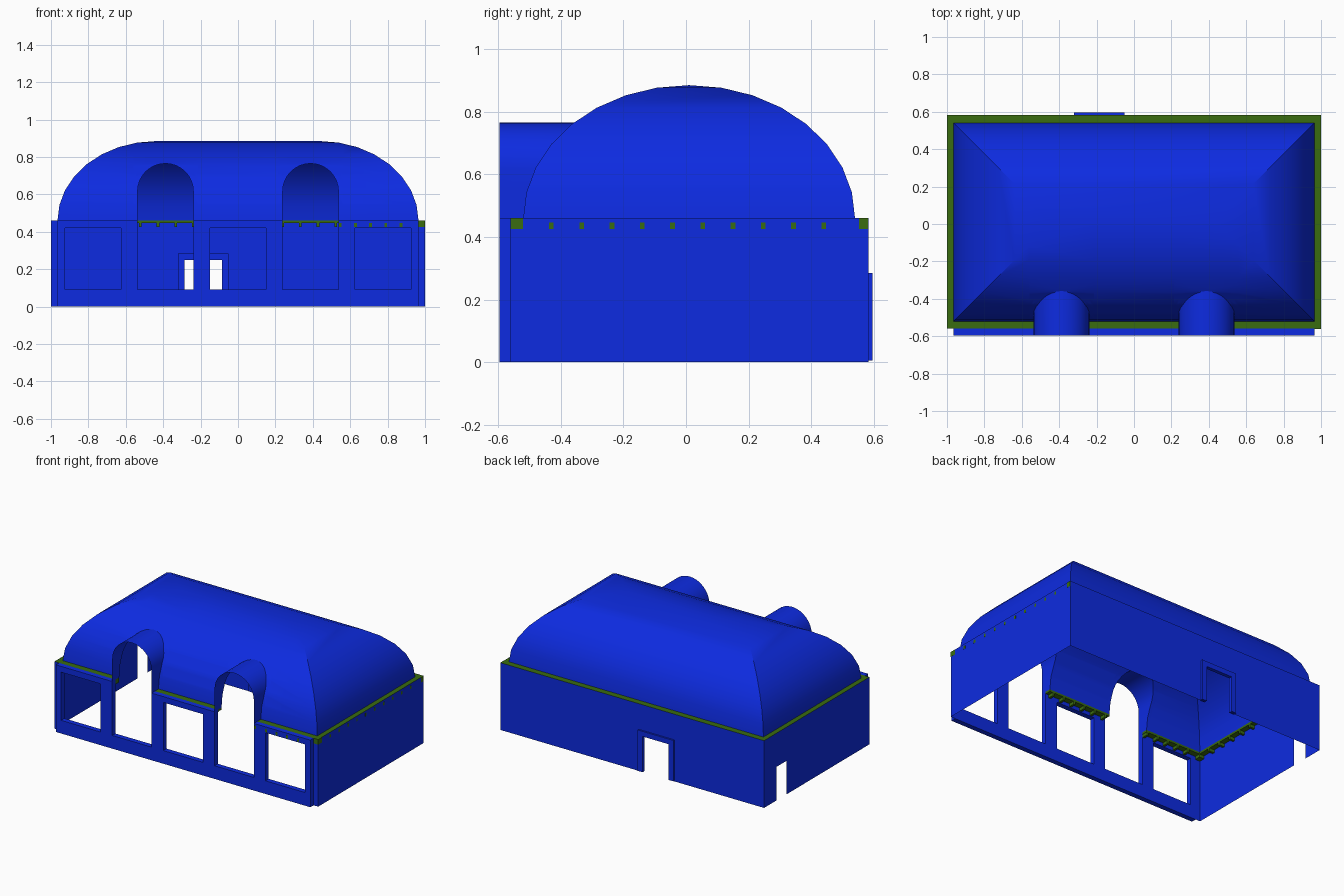
import bpy, bmesh, math
from mathutils import Vector

if "Cube" in bpy.data.objects:
    bpy.data.objects.remove(bpy.data.objects["Cube"])

TOP = 0.46                                   # wall top
FRONT, LAYER, BACK = -0.595, -0.56, 0.583    # facade face, facade back, rear wall
DOME_Y, DOME_R, DOME_H, RIDGE = 0.01, 0.53, 0.425, 0.435
ARCH_X, ARCH_R, SPRING, SILL = 0.388, 0.149, 0.616, 0.09


def material(name, rgb):
    m = bpy.data.materials.new(name)
    m.diffuse_color = (*rgb, 1)
    m.use_nodes = True
    m.node_tree.nodes["Principled BSDF"].inputs["Base Color"].default_value = m.diffuse_color
    return m


BLUE = material("blue", (0.004, 0.024, 0.75))
GREEN = material("green", (0.042, 0.15, 0.005))


def finish(name, bm, mat, smooth=False):
    bmesh.ops.remove_doubles(bm, verts=bm.verts, dist=1e-5)
    bmesh.ops.recalc_face_normals(bm, faces=bm.faces)
    me = bpy.data.meshes.new(name)
    bm.to_mesh(me)
    bm.free()
    ob = bpy.data.objects.new(name, me)
    bpy.context.collection.objects.link(ob)
    me.materials.append(mat)
    if smooth:
        bpy.ops.object.select_all(action='DESELECT')
        ob.select_set(True)
        bpy.context.view_layer.objects.active = ob
        bpy.ops.object.shade_smooth_by_angle(angle=math.radians(30))
    return ob


def face(bm, pts):
    return bm.faces.new([bm.verts.new(p) for p in pts])


def box(bm, x0, x1, y0, y1, z0, z1):
    vs = bmesh.ops.create_cube(bm, size=1)["verts"]
    for v in vs:
        v.co = ((x0 + x1) / 2 + v.co.x * (x1 - x0),
                (y0 + y1) / 2 + v.co.y * (y1 - y0),
                (z0 + z1) / 2 + v.co.z * (z1 - z0))


# Thin outer walls, each an outline with its door notch
bm = bmesh.new()
face(bm, [(1, y, z) for y, z in ((LAYER, 0), (BACK, 0), (BACK, TOP), (LAYER, TOP))])
face(bm, [(-1, y, z) for y, z in ((BACK, 0), (0.45, 0), (0.45, 0.23), (0.34, 0.23),
                                  (0.34, 0), (LAYER, 0), (LAYER, TOP), (BACK, TOP))])
face(bm, [(x, BACK, z) for x, z in ((1, 0), (-0.085, 0), (-0.085, 0.25), (-0.285, 0.25),
                                    (-0.285, 0), (-1, 0), (-1, TOP), (1, TOP))])
for s in (1, -1):
    face(bm, [(s * x, LAYER, z) for x, z in ((0.965, 0), (1, 0), (1, TOP), (0.965, TOP))])
finish("outer_walls", bm, BLUE)

# Facade with three windows and two arch openings
bm = bmesh.new()
half = [0.15, ARCH_X - ARCH_R, ARCH_X + ARCH_R, 0.625, 0.925, 0.965]
xs = [-x for x in reversed(half)] + half
zs = [0, SILL, 0.42, TOP]
mid = (FRONT + LAYER) / 2
for x0, x1 in zip(xs, xs[1:]):
    c = abs(x0 + x1) / 2
    window = c < 0.1 or 0.65 < c < 0.9
    arch = 0.3 < c < 0.5
    for i in range(3):
        if (i == 1 and window) or (i > 0 and arch):
            continue
        face(bm, [(x0, mid, zs[i]), (x1, mid, zs[i]), (x1, mid, zs[i + 1]), (x0, mid, zs[i + 1])])
facade = finish("facade", bm, BLUE)
mod = facade.modifiers.new("thickness", 'SOLIDIFY')
mod.thickness = LAYER - FRONT
mod.offset = 0

# Arch curve shared by the roof cut and the barrel hoods
arc = [(ARCH_R * math.cos(math.pi * i / 16), SPRING + ARCH_R * math.sin(math.pi * i / 16))
       for i in range(17)]
arc = [(ARCH_R, TOP)] + arc + [(-ARCH_R, TOP)]

# Hipped vault roof: shrinking rectangles up a quarter ellipse
bm = bmesh.new()
profile = [(DOME_R * math.cos(math.pi * k / 16), TOP + DOME_H * math.sin(math.pi * k / 16))
           for k in range(9)]
rings = [[(sx * (RIDGE + r), DOME_Y + sy * r, z)
          for sx, sy in ((-1, -1), (1, -1), (1, 1), (-1, 1))] for r, z in profile]
for lo, hi in zip(rings, rings[1:]):
    for j in range(4):
        n = (j + 1) % 4
        if hi is rings[-1] and j % 2:
            face(bm, [lo[j], lo[n], hi[n]])
        else:
            face(bm, [lo[j], lo[n], hi[n], hi[j]])
bmesh.ops.remove_doubles(bm, verts=bm.verts, dist=1e-5)


def cut(faces, co, no):
    geom = faces + list({e for f in faces for e in f.edges}) + list({v for f in faces for v in f.verts})
    bmesh.ops.bisect_plane(bm, geom=geom, plane_co=co, plane_no=no, dist=1e-6)
    bm.normal_update()


def front_faces(x0, x1):
    return [f for f in bm.faces
            if f.normal.y < -0.2 and abs(f.normal.x) < 0.01
            and min(v.co.z for v in f.verts) < SPRING + ARCH_R
            and x0 < f.calc_center_median().x < x1]


# Cut the arch outlines out of the roof's front slope
bm.normal_update()
for x in (-0.56, -0.215, 0.215, 0.56):
    cut([f for f in bm.faces if f.normal.y < 0 and abs(f.normal.x) < 0.01], (x, 0, 0), (1, 0, 0))
for cx in (-ARCH_X, ARCH_X):
    pairs = list(zip(arc, arc[1:]))
    for (ax, az), (bx, bz) in pairs:
        cut(front_faces(cx - 0.174, cx + 0.174), (cx + ax, 0, az),
            Vector((bz - az, 0, ax - bx)).normalized())
    hole = []
    for f in front_faces(cx - 0.174, cx + 0.174):
        c = f.calc_center_median()
        if all((bx - ax) * (c.z - az) - (bz - az) * (c.x - cx - ax) > 0
               for (ax, az), (bx, bz) in pairs):
            hole.append(f)
    bmesh.ops.delete(bm, geom=hole, context='FACES')
finish("vault_roof", bm, BLUE, True)


# Barrel hoods running from the facade back into the roof
def roof_y(z):
    for (r0, z0), (r1, z1) in zip(profile, profile[1:]):
        if z <= z1:
            return DOME_Y - r0 - (r1 - r0) * (z - z0) / (z1 - z0)


bm = bmesh.new()
hood = [(ARCH_R, z) for z in [TOP] + [z for r, z in profile[1:] if z < SPRING]] + arc[1:-1]
hood += [(-x, z) for x, z in reversed(hood[:hood.index(arc[1])])]
for cx in (-ARCH_X, ARCH_X):
    for (ax, az), (bx, bz) in zip(hood, hood[1:]):
        face(bm, [(cx + ax, FRONT, az), (cx + ax, roof_y(az), az),
                  (cx + bx, roof_y(bz), bz), (cx + bx, FRONT, bz)])
finish("arch_hoods", bm, BLUE, True)

# Rear door frame, standing proud on both sides of the wall
bm = bmesh.new()
face(bm, [(x, BACK, z) for x, z in ((-0.32, 0.005), (-0.285, 0.005), (-0.285, 0.25), (-0.085, 0.25),
                                    (-0.085, 0.005), (-0.05, 0.005), (-0.05, 0.285), (-0.32, 0.285))])
frame = finish("rear_door_frame", bm, BLUE)
mod = frame.modifiers.new("thickness", 'SOLIDIFY')
mod.thickness = 0.024
mod.offset = 0

# Cornice ledge: sides, rear and the three front pieces between arches
bm = bmesh.new()
E, Z0, ZD = 0.999, 0.446, 0.425
IN, YB, YF = 0.962, 0.54, -0.52
AI, AO = ARCH_X - ARCH_R, ARCH_X + ARCH_R
for s in (-1, 1):
    a, b = sorted((s * IN, s * E))
    box(bm, a, b, LAYER, BACK - 0.001, Z0, TOP)
    a, b = sorted((s * AO, s * IN))
    box(bm, a, b, LAYER, YF, Z0, TOP)
box(bm, -AI, AI, LAYER, YF, Z0, TOP)
box(bm, -IN, IN, YB, BACK - 0.001, Z0, TOP)
finish("cornice", bm, GREEN)

# Dentils and corner blocks; the right-hand ones show through the wall face
bm = bmesh.new()
w = 0.0075
for s in (-1, 1):
    a, b = sorted((s * IN, 1.0008 if s > 0 else -E))
    for i in range(10):
        y = -0.43 + i * 0.0967
        box(bm, a, b, y - w, y + w, ZD, Z0)
    box(bm, a, b, LAYER - (0.0008 if s > 0 else 0), YF, ZD, TOP if s > 0 else Z0)
    box(bm, a, b, YB + 0.012, BACK - 0.001, ZD, TOP if s > 0 else Z0)
    for i in range(5):
        x = s * (0.547 + i * 0.081)
        box(bm, x - w, x + w, FRONT - 0.0008 if s > 0 else LAYER, YF, ZD, Z0)
for i in range(20):
    x = -0.9025 + i * 0.095
    box(bm, x - w, x + w, YB, BACK - 0.001, ZD, Z0)
for i in range(6):
    x = -0.2075 + i * 0.083
    box(bm, x - w, x + w, LAYER, YF, ZD, Z0)
finish("dentils", bm, GREEN)
